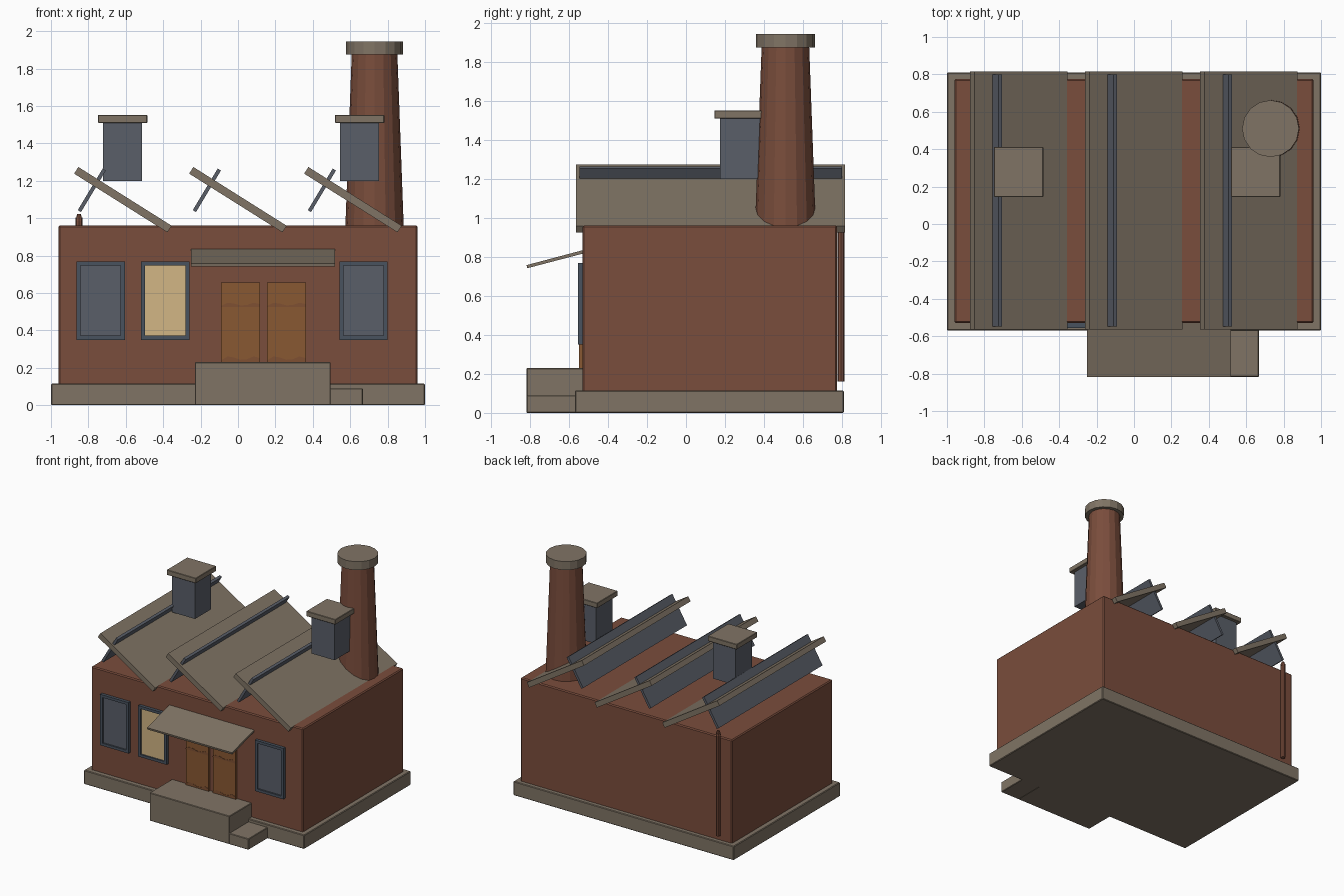
import bpy, bmesh, math
from mathutils import Matrix, Vector

if "Cube" in bpy.data.objects:
    bpy.data.objects.remove(bpy.data.objects["Cube"])


def material(name, rgb):
    """Flat material from display-space 0-255 values."""
    linear = [((c / 255 + 0.055) / 1.055) ** 2.4 for c in rgb] + [1]
    m = bpy.data.materials.new(name)
    m.use_nodes = True
    m.diffuse_color = linear
    m.node_tree.nodes["Principled BSDF"].inputs["Base Color"].default_value = linear
    return m


BRICK = material("red brick", (122, 77, 60))
STONE = material("grey brown stone", (128, 116, 101))
SLATE = material("blue grey metal", (90, 95, 105))
FRAME = material("dark slate frame", (72, 82, 94))
WOOD = material("orange wood", (137, 88, 50))
DARK_WOOD = material("weathered wood", (126, 80, 50))
LIT = material("warm lit glass", (210, 182, 133))


def finish(name, bm, mat):
    bmesh.ops.recalc_face_normals(bm, faces=bm.faces)
    mesh = bpy.data.meshes.new(name)
    bm.to_mesh(mesh)
    bm.free()
    mesh.materials.append(mat)
    obj = bpy.data.objects.new(name, mesh)
    bpy.context.collection.objects.link(obj)
    return obj


def box(name, mat, xs, ys, zs, bevel=0):
    """Box between pairs of limits on each axis."""
    lo, hi = (Vector(p) for p in zip(xs, ys, zs))
    bm = bmesh.new()
    bmesh.ops.create_cube(bm, size=1, matrix=Matrix.Translation((lo + hi) / 2)
                          @ Matrix.Diagonal((*(hi - lo), 1)))
    obj = finish(name, bm, mat)
    if bevel:
        mod = obj.modifiers.new("edge", "BEVEL")
        mod.width, mod.segments = bevel, 1
    return obj


def extrude(name, mat, points, direction):
    """Extrude a closed polygon of 3D points along a vector."""
    bm = bmesh.new()
    face = bm.faces.new([bm.verts.new(p) for p in points])
    side = bmesh.ops.extrude_face_region(bm, geom=[face])["geom"]
    bmesh.ops.translate(bm, vec=direction,
                        verts=[g for g in side if isinstance(g, bmesh.types.BMVert)])
    return finish(name, bm, mat)


def board(name, mat, start, end, thick, ys):
    """Flat board whose centre line runs start to end in x-z, long in y."""
    a, b = Vector(start), Vector(end)
    d = (b - a).normalized() * thick / 2
    n = Vector((-d.y, d.x))
    pts = [(p.x, ys[0], p.y) for p in (a + n, b + n, b - n, a - n)]
    return extrude(name, mat, pts, (0, ys[1] - ys[0], 0))


def cone(name, mat, center, r1, r2, zs, sides):
    bm = bmesh.new()
    bmesh.ops.create_cone(bm, cap_ends=True, segments=sides, radius1=r1, radius2=r2,
                          depth=zs[1] - zs[0],
                          matrix=Matrix.Translation((*center, sum(zs) / 2)))
    return finish(name, bm, mat)


# Foundation, walls, porch and side step
box("foundation", STONE, (-1, 1), (-0.57, 0.81), (0, 0.115), 0.005)
box("walls", BRICK, (-0.96, 0.96), (-0.53, 0.775), (0.1, 0.962), 0.008)
box("porch", STONE, (-0.23, 0.495), (-0.818, -0.52), (0, 0.23), 0.004)
box("side_step", STONE, (0.49, 0.668), (-0.818, -0.52), (0, 0.09), 0.004)

# Sloped canopy over the doors
extrude("canopy", STONE, [(-0.252, -0.815, 0.742), (-0.252, -0.525, 0.818),
                          (-0.252, -0.528, 0.835), (-0.252, -0.818, 0.758)], (0.77, 0, 0))

# Double doors with ragged weathered bands
for side, x in (("right", -0.09), ("left", 0.155)):
    w = 0.208
    box(side + "_door", WOOD, (x, x + w), (-0.548, -0.52), (0.225, 0.656))
    for level, z, rise in (("low", 0.231, 0.03), ("high", 0.524, 0.024)):
        ragged = [0.3, 1, 0.8, 0.4, 0.5, 1, 0.7]
        top = [(x + w * i / 6, -0.548, z + rise * r) for i, r in enumerate(ragged)]
        pts = [(x, -0.548, z), *top, (x + w, -0.548, z)]
        extrude(f"{side}_door_{level}_band", DARK_WOOD, pts, (0, -0.002, 0))

# Framed windows
for label, x, pane in (("right", -0.863, SLATE), ("lit", -0.518, LIT), ("left", 0.542, SLATE)):
    x2, z, z2, t = x + 0.258, 0.35, 0.768, 0.022
    depth = (-0.555, -0.52)
    for part, xs, zs in (("sill", (x, x2), (z, z + t)), ("head", (x, x2), (z2 - t, z2)),
                         ("right_jamb", (x, x + t), (z, z2)), ("left_jamb", (x2 - t, x2), (z, z2))):
        box(f"{label}_window_{part}", FRAME, xs, depth, zs)
    box(label + "_window_pane", pane, (x + t, x2 - t), (-0.543, -0.52), (z + t, z2 - t))

# Sawtooth roof: sloped slabs, each crossed by a skylight
for i, x in enumerate((-0.615, 0, 0.615)):
    board(f"roof_slab_{i + 1}", STONE, (x - 0.25, 1.256), (x + 0.249, 0.942), 0.042, (-0.565, 0.815))
    board(f"skylight_{i + 1}", SLATE, (x - 0.233, 1.038), (x - 0.1, 1.26), 0.02, (-0.547, 0.8))

# Roof vents with flat caps
for side, x in (("right", -0.617), ("left", 0.65)):
    box(side + "_vent", SLATE, (x - 0.104, x + 0.104), (0.175, 0.385), (1.2, 1.51))
    box(side + "_vent_cap", STONE, (x - 0.132, x + 0.132), (0.145, 0.412), (1.51, 1.552), 0.003)

# Tapered chimney and its rim
cone("chimney", BRICK, (0.73, 0.51), 0.158, 0.122, (0.9, 1.88), 16)
cone("chimney_rim", STONE, (0.73, 0.51), 0.152, 0.152, (1.875, 1.944), 16)

# Drainpipe at the back, with an elbow onto the roof
cone("drainpipe", BRICK, (-0.85, 0.796), 0.018, 0.018, (0.16, 1.005), 8)
cone("drainpipe_top", BRICK, (-0.85, 0.796), 0.02, 0.01, (0.985, 1.022), 8)
